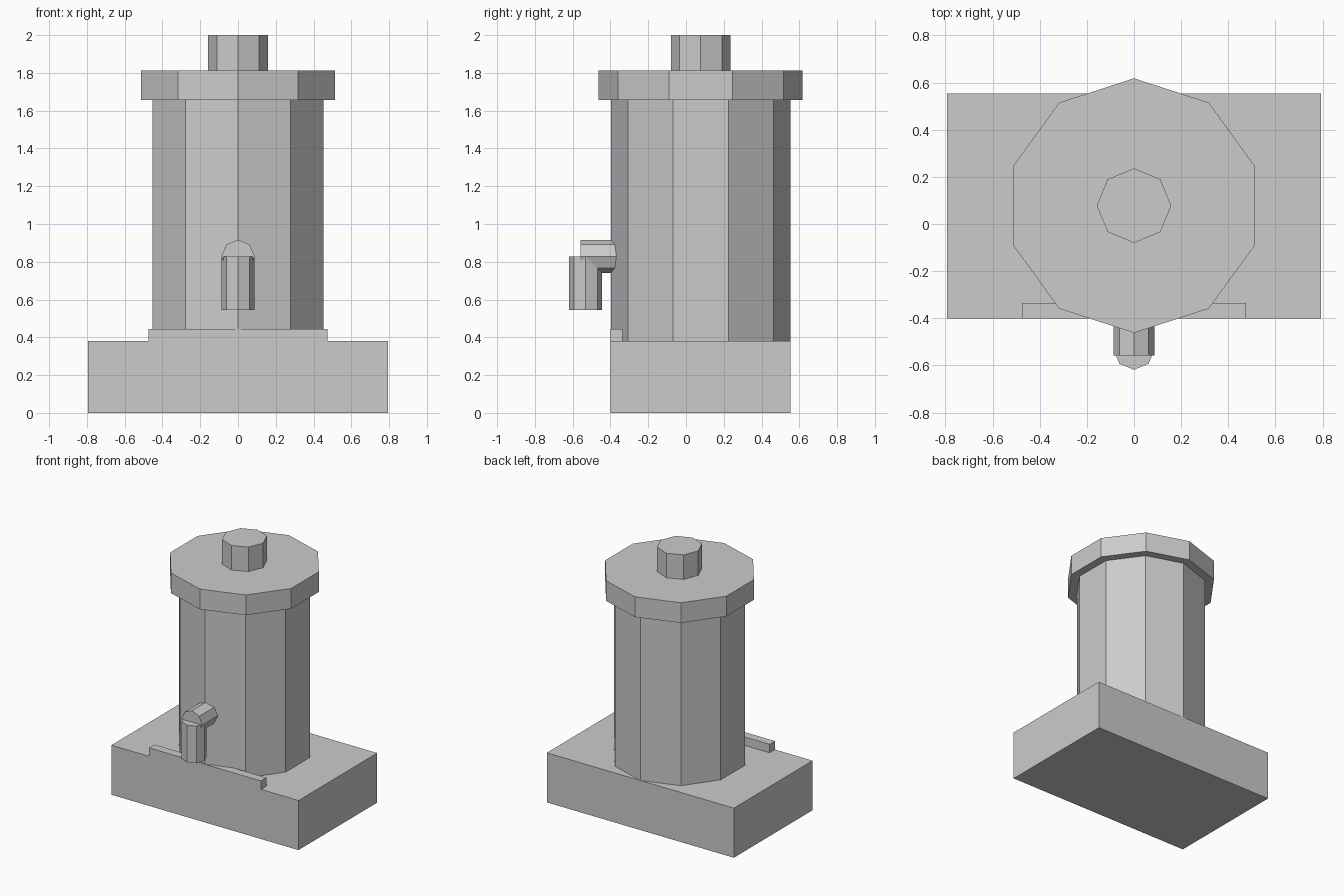
import bpy
from math import pi

cube = bpy.data.objects.get("Cube")
if cube:
    bpy.data.objects.remove(cube, do_unlink=True)

# Single plain grey
grey = bpy.data.materials.new("plain grey")
grey.use_nodes = True
color = (0.6, 0.6, 0.6, 1)
grey.diffuse_color = color
grey.node_tree.nodes["Principled BSDF"].inputs["Base Color"].default_value = color


def finish(name):
    obj = bpy.context.object
    obj.name = name
    obj.data.materials.append(grey)
    return obj


def box(name, x, y, z):
    """Box from (min, max) pairs along each axis."""
    spans = (x, y, z)
    bpy.ops.mesh.primitive_cube_add(size=1, location=[sum(s) / 2 for s in spans])
    obj = finish(name)
    obj.scale = [s[1] - s[0] for s in spans]
    bpy.ops.object.transform_apply(location=False, rotation=False, scale=True)
    return obj


def prism(name, sides, radius, depth, centre, tilt=0):
    """Capped prism with a corner facing the front (or the top when tilted)."""
    bpy.ops.mesh.primitive_cylinder_add(vertices=sides, radius=radius, depth=depth,
                                        location=centre, rotation=(tilt, 0, 0))
    return finish(name)


def upright(name, sides, radius, y, bottom, top):
    return prism(name, sides, radius, top - bottom, (0, y, (bottom + top) / 2))


# Base block and the low ledge along its front edge
box("base", (-0.793, 0.793), (-0.4, 0.553), (0, 0.38))
box("front_ledge", (-0.475, 0.475), (-0.4, -0.335), (0.38, 0.445))

# Ten-sided body, wider lid and eight-sided knob
axis_y = 0.078
upright("body", 10, 0.475, axis_y, 0.38, 1.657)
upright("lid", 10, 0.54, axis_y, 1.657, 1.812)
upright("lid_knob", 8, 0.158, axis_y, 1.812, 2)

# Spout: horizontal pipe out of the body, then a downward outlet
pipe_z, pipe_front, pipe_back = 0.829, -0.558, -0.33
prism("spout_pipe", 8, 0.0875, pipe_back - pipe_front,
      (0, (pipe_front + pipe_back) / 2, pipe_z), tilt=pi / 2)
upright("spout_outlet", 8, 0.0875, -0.531, 0.545, pipe_z)
